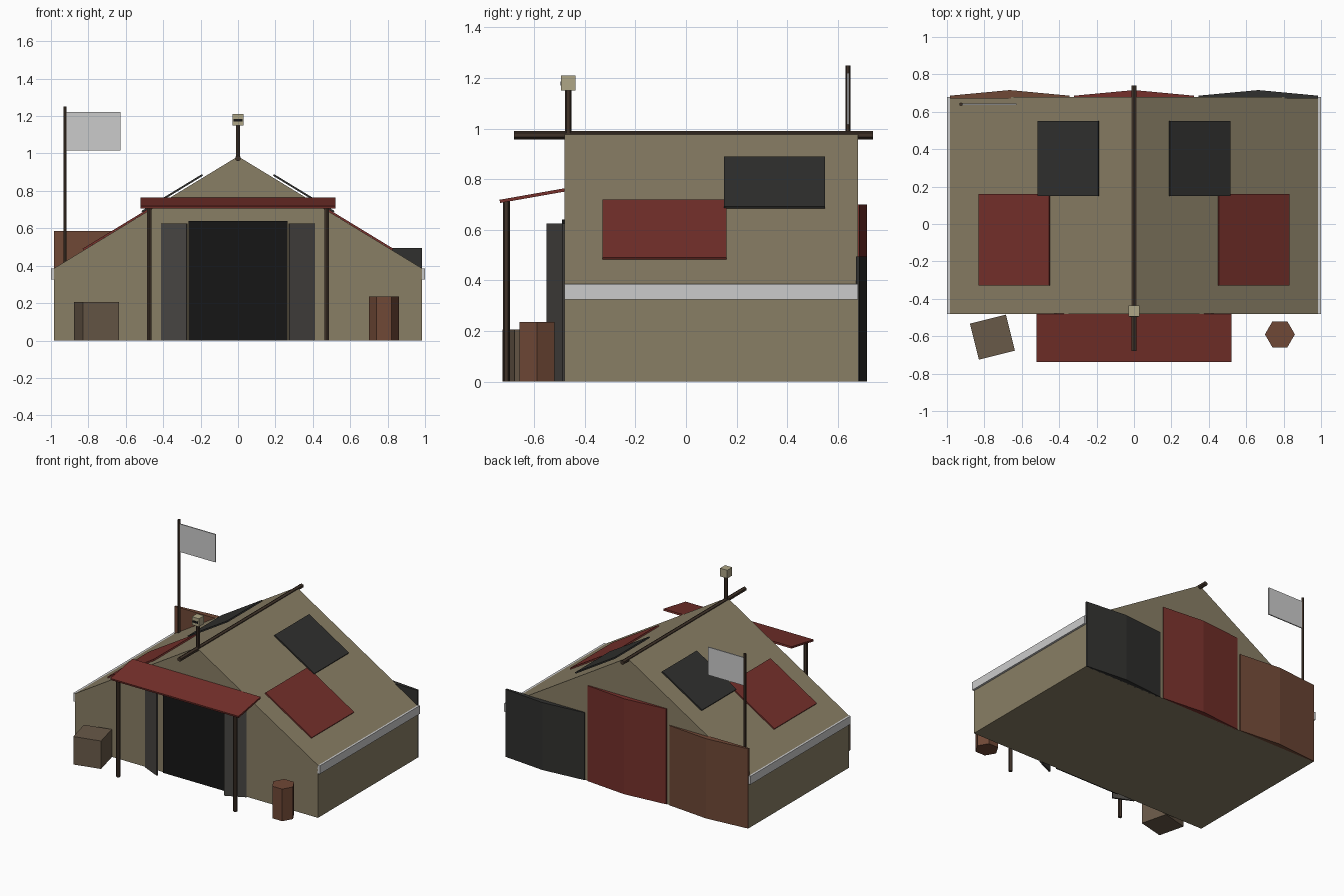
import bpy, bmesh
from math import radians, atan2, cos, sin, pi
from mathutils import Vector

if "Cube" in bpy.data.objects:
    bpy.data.objects.remove(bpy.data.objects["Cube"])


def material(name, r, g, b):
    m = bpy.data.materials.new(name)
    m.diffuse_color = (r, g, b, 1)
    m.use_nodes = True
    m.node_tree.nodes["Principled BSDF"].inputs["Base Color"].default_value = m.diffuse_color
    return m


KHAKI = material("khaki", 0.25, 0.21, 0.13)
RED = material("red", 0.18, 0.03, 0.024)
DARK = material("dark", 0.03, 0.03, 0.028)
BLACK = material("black", 0.008, 0.008, 0.008)
RUST = material("rust", 0.16, 0.065, 0.037)
CRATE = material("crate", 0.14, 0.1, 0.065)
WOOD = material("wood", 0.05, 0.032, 0.022)
CREAM = material("cream", 0.43, 0.38, 0.24)
GREY = material("grey", 0.065, 0.06, 0.055)


def finish(name, bm, mat):
    bmesh.ops.recalc_face_normals(bm, faces=bm.faces)
    me = bpy.data.meshes.new(name)
    bm.to_mesh(me)
    bm.free()
    ob = bpy.data.objects.new(name, me)
    bpy.context.collection.objects.link(ob)
    if mat:
        me.materials.append(mat)
    return ob


def box(name, centre, size, mat=None, rot=(0, 0, 0)):
    bm = bmesh.new()
    bmesh.ops.create_cube(bm, size=1)
    bmesh.ops.scale(bm, vec=size, verts=bm.verts)
    ob = finish(name, bm, mat)
    ob.location, ob.rotation_euler = centre, rot
    return ob


def rod(name, a, b, radius, mat, sides=6):
    a, b = Vector(a), Vector(b)
    bm = bmesh.new()
    bmesh.ops.create_cone(bm, cap_ends=True, segments=sides, radius1=radius,
                          radius2=radius, depth=(b - a).length)
    ob = finish(name, bm, mat)
    ob.location = (a + b) / 2
    ob.rotation_euler = (b - a).to_track_quat('Z', 'Y').to_euler()
    return ob


def extrude(name, profile, vec, mat):
    bm = bmesh.new()
    face = bm.faces.new([bm.verts.new(p) for p in profile])
    new = bmesh.ops.extrude_face_region(bm, geom=[face], use_keep_orig=True)["geom"]
    bmesh.ops.translate(bm, vec=vec, verts=[v for v in new if isinstance(v, bmesh.types.BMVert)])
    return finish(name, bm, mat)


# Gabled hall
W, EAVE, RIDGE, Y0, Y1 = 0.985, 0.385, 0.985, -0.48, 0.68
house = [(-W, 0), (W, 0), (W, EAVE), (0, RIDGE), (-W, EAVE)]
extrude("hall", [(x, Y0, z) for x, z in house], (0, Y1 - Y0, 0), KHAKI)
rod("ridge_pole", (0, -0.68, 0.974), (0, 0.74, 0.974), 0.016, WOOD)

# Roof patches lying on each slope, eave trims
pitch = atan2(RIDGE - EAVE, W)


def patch(name, s, x0, x1, y0, y1, lift, mat):
    xm = (x0 + x1) / 2
    z = RIDGE - xm * (RIDGE - EAVE) / W + lift
    box(name, (s * xm, (y0 + y1) / 2, z), ((x1 - x0) / cos(pitch), y1 - y0, 0.01),
        mat, (0, s * pitch, 0))


for s, side in ((-1, "left"), (1, "right")):
    patch(side + "_red_patch", s, 0.452, 0.828, -0.33, 0.16, 0.006, RED)
    patch(side + "_dark_patch", s, 0.19, 0.513, 0.15, 0.55, 0.016, DARK)
    box(side + "_eave_trim", (s * 0.99, 0.1, 0.355), (0.02, 1.16, 0.06))
    # Awning posts and ajar door leaves
    rod(side + "_awning_post", (s * 0.475, -0.71, 0), (s * 0.475, -0.71, 0.715), 0.014, WOOD)
    box(side + "_door_leaf", (s * 0.34, -0.515, 0.3125), (0.15, 0.012, 0.625), GREY,
        (0, 0, s * radians(25)))

# Doorway and awning
box("doorway", (0, -0.48, 0.32), (0.53, 0.02, 0.64), BLACK)
box("awning", (0, -0.608, 0.735), (1.04, 0.26, 0.013), RED, (atan2(0.045, 0.255), 0, 0))

# Bent sheets along the back wall
for name, x, h, mat in (("grey_sheet", 0.665, 0.495, DARK), ("red_sheet", 0, 0.70, RED),
                        ("rust_sheet", -0.665, 0.585, RUST)):
    extrude(name, [(x - 0.32, 0.672, 0), (x - 0.32, 0.686, 0), (x, 0.716, 0),
                   (x + 0.32, 0.686, 0), (x + 0.32, 0.672, 0)], (0, 0, h), mat)

# Lookout lamp on the ridge
rod("lamp_post", (0, -0.465, 0.96), (0, -0.465, 1.16), 0.013, WOOD)
box("lamp_box", (0, -0.465, 1.18), (0.058, 0.058, 0.06), CREAM)
box("lamp_slit", (0, -0.494, 1.178), (0.046, 0.006, 0.015), BLACK)

# Flag
rod("flag_pole", (-0.925, 0.64, 0.38), (-0.925, 0.64, 1.25), 0.01, WOOD)
box("flag", (-0.777, 0.64, 1.118), (0.296, 0.008, 0.205))

# Barrel and crate
rod("barrel", (0.78, -0.59, 0), (0.78, -0.59, 0.235), 0.08, RUST).rotation_euler = (0, 0, pi / 6)
box("crate", (-0.757, -0.605, 0.1025), (0.198, 0.198, 0.205), CRATE, (0, 0, radians(14)))
